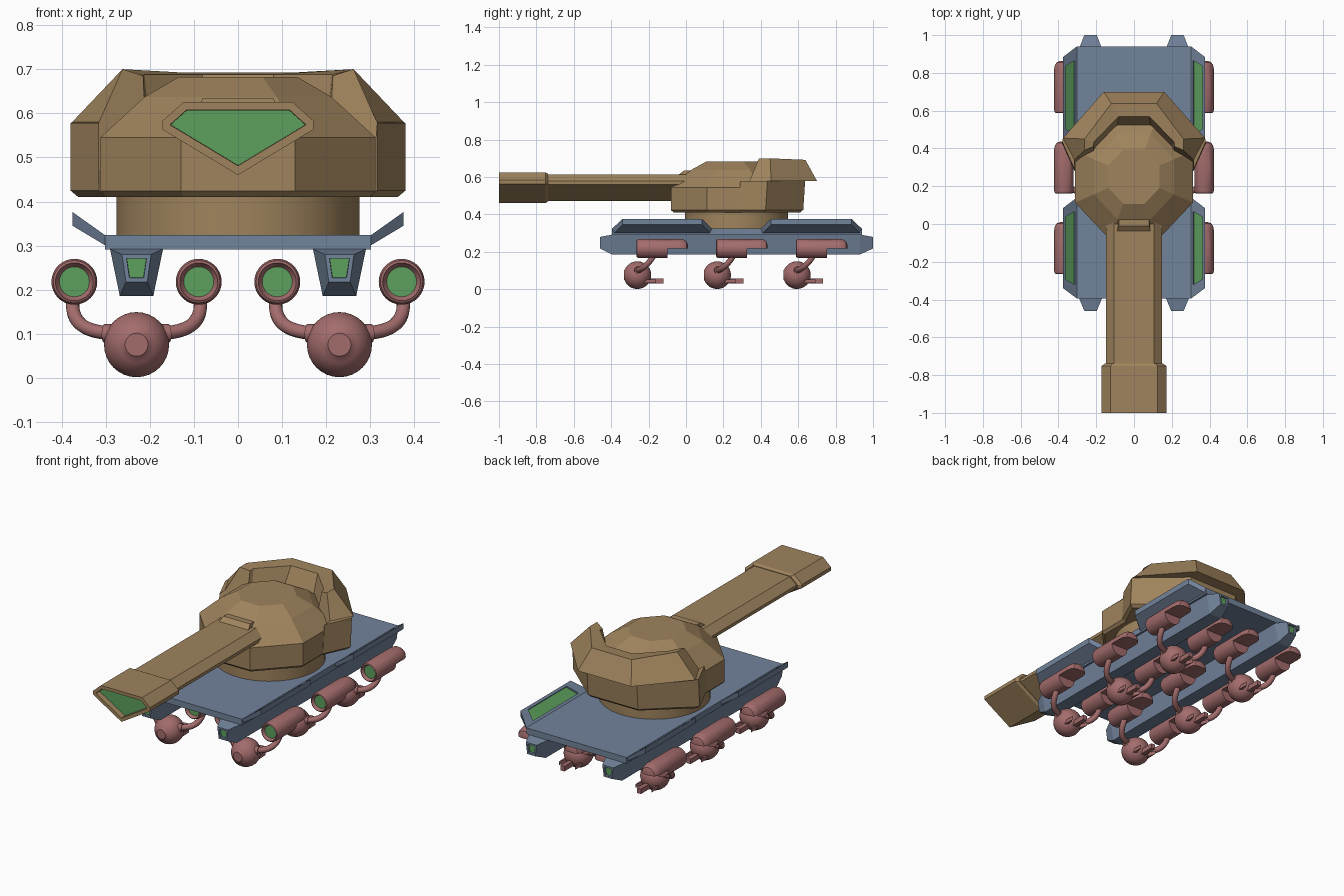
import bpy, bmesh, math
from mathutils import Vector

if "Cube" in bpy.data.objects:
    bpy.data.objects.remove(bpy.data.objects["Cube"])


def material(name, rgb):
    m = bpy.data.materials.new(name)
    m.diffuse_color = (*rgb, 1)
    m.use_nodes = True
    m.node_tree.nodes["Principled BSDF"].inputs["Base Color"].default_value = m.diffuse_color
    return m


BROWN = material("turret_tan", (0.35, 0.23, 0.11))
BLUE = material("hull_blue", (0.17, 0.23, 0.33))
RED = material("pod_red", (0.37, 0.15, 0.15))
GREEN = material("glow_green", (0.11, 0.35, 0.11))


def add(name, data, loc=(0, 0, 0)):
    ob = bpy.data.objects.new(name, data)
    ob.location = loc
    bpy.context.collection.objects.link(ob)
    return ob


def loft(name, rings, mat, recess=(), inset=0.01, depth=-0.012, shrink_y=1, smooth=None):
    """Mesh skinned over rings of points, capped; chosen caps get a green recess."""
    bm = bmesh.new()
    vs = [[bm.verts.new(p) for p in r] for r in rings]
    n = len(rings[0])
    for a, b in zip(vs, vs[1:]):
        for i in range(n):
            j = (i + 1) % n
            bm.faces.new((a[i], a[j], b[j], b[i]))
    caps = [bm.faces.new(vs[0]), bm.faces.new(vs[-1])]
    bmesh.ops.recalc_face_normals(bm, faces=bm.faces)
    for k in recess:
        f = caps[k]
        if inset:
            bmesh.ops.inset_region(bm, faces=[f], thickness=inset, depth=0, use_even_offset=True)
            c = f.calc_center_median()
            for v in f.verts:
                v.co.y = c.y + (v.co.y - c.y) * shrink_y
            bmesh.ops.inset_region(bm, faces=[f], thickness=0.001, depth=depth)
        f.material_index = 1
    me = bpy.data.meshes.new(name)
    bm.to_mesh(me)
    bm.free()
    me.materials.append(mat)
    me.materials.append(GREEN)
    if smooth:
        me.shade_smooth()
        me.set_sharp_from_angle(angle=math.radians(smooth))
    return me


def box(x0, x1, y0, y1, z0, z1):
    return [[(x0, y0, z), (x1, y0, z), (x1, y1, z), (x0, y1, z)] for z in (z0, z1)]


def circle_y(r, y, n=32):
    return [(r * math.cos(math.tau * i / n), y, r * math.sin(math.tau * i / n)) for i in range(n)]


def polygon_z(r, z, n, cy, sy=1):
    return [(r * math.cos(math.tau * (i + .5) / n), cy + sy * r * math.sin(math.tau * (i + .5) / n), z)
            for i in range(n)]


# Hull deck
add("deck", loft("deck", box(-.302, .302, -.395, .94, .291, .324), BLUE))

for s, side in ((-1, "left"), (1, "right")):
    # Raised side flaps with glowing panels
    for y0, y1, end in ((-.395, .14, "front"), (.40, .94, "rear")):
        rings = [[(s * xi, y0, zi), (s * xi, y1, zi), (s * .375, y1 - .055, zo), (s * .375, y0 + .055, zo)]
                 for xi, zi, zo in ((.285, .291, .345), (.302, .324, .376))]
        name = f"{end}_{side}_flap"
        add(name, loft(name, rings, BLUE, recess=(1,), inset=.014, depth=-.008, shrink_y=.8))
    # Underside rails with glowing ends
    rings = []
    for y, wt, zt, wb, zb in ((-.46, .033, .28, .024, .218), (-.395, .06, .292, .038, .186),
                              (.93, .06, .292, .038, .186), (1.0, .033, .28, .024, .218)):
        cx = s * .23
        rings.append([(cx - wt, y, zt), (cx + wt, y, zt), (cx + wb, y, zb), (cx - wb, y, zb)])
    add(f"{side}_rail", loft(f"{side}_rail", rings, BLUE, recess=(0, 1), inset=.009))

# Hover pod: tube with a stepped open belly at the rear
pod_rings = [circle_y(r, y) for r, y in ((.034, -.25), (.036, -.252), (.043, -.265), (.048, -.262),
                                         (.052, -.25), (.052, -.1))]
for r, y in ((.052, -.1), (.052, -.035), (.048, -.012), (.038, .003), (.02, .01)):
    pod_rings.append([(x, yy, max(z, .02 * z)) for x, yy, z in circle_y(r, y)])
pod = loft("hover_pod", pod_rings, RED, recess=(0,), inset=0, smooth=35)

# Ball with a round front plate
R = .074
ball_rings = [circle_y(.026, -R * .925 - .003), circle_y(.028, -R * .925)]
for i in range(1, 16):
    a = .39 + (math.pi - .44) * i / 15
    ball_rings.append(circle_y(R * math.sin(a), -R * math.cos(a)))
ball = loft("hover_ball", ball_rings, RED, smooth=35)

# Rear fins of the ball
tail = loft("ball_tail", box(-.012, .012, .04, .14, -.045, -.018), RED)
fins = {s: loft("ball_fin", [[(s * .03, .04, z), (s * .05, .03, z), (s * .048, .10, z)]
                             for z in (-.042, -.022)], RED) for s in (-1, 1)}


def tube(name, pts, r):
    cu = bpy.data.curves.new(name, 'CURVE')
    cu.dimensions = '3D'
    cu.bevel_depth, cu.bevel_resolution, cu.use_fill_caps = r, 4, True
    cu.resolution_u = 6
    sp = cu.splines.new('NURBS')
    sp.points.add(len(pts) - 1)
    for p, co in zip(sp.points, pts):
        p.co = (*co, 1)
    sp.order_u = min(4, len(pts))
    sp.use_endpoint_u = True
    cu.materials.append(RED)
    return cu


# Curved arms joining each ball to two pods
arms, collars = {}, {}
for s in (-1, 1):
    arms[s] = tube("arm", [(s * .05, 0, .025), (s * .10, .015, .028), (s * .142, .045, .048),
                           (s * .148, .08, .088), (s * .142, .10, .13)], .0155)
    collars[s] = tube("arm_collar", [(s * .05, 0, .025), (s * .074, .006, .026)], .021)

for row in range(3):
    y = row * .4265
    for s in (-1, 1):
        tag = f"{'left' if s < 0 else 'right'}_{row + 1}"
        c = Vector((s * .23, y - .26, .0755))
        add("hover_ball_" + tag, ball, c)
        add("ball_tail_" + tag, tail, c)
        for k in (-1, 1):
            add("ball_fin_" + tag, fins[k], c)
            add("arm_" + tag, arms[k], c)
            add("arm_collar_" + tag, collars[k], c)
            add("hover_pod_" + tag, pod, (s * .23 + k * .141, y, .218))

# Turret ring and faceted dome
add("turret_ring", loft("turret_ring", [polygon_z(.276, z, 48, .27) for z in (.32, .415)], BROWN, smooth=35))
k8 = 1 / math.cos(math.pi / 8)
add("turret_dome", loft("turret_dome", [polygon_z(a * k8, z, 8, .25, 1.06) for a, z in
    ((.298, .41), (.312, .424), (.312, .545), (.212, .637), (.135, .682))], BROWN))

# Horseshoe bustle round the back of the turret: three sections, mirrored
sections = [
    [(.24, .30, .41), (.30, .29, .41), (.315, .28, .425), (.315, .34, .58),
     (.262, .39, .70), (.215, .41, .685), (.21, .38, .57)],
    [(.24, .36, .41), (.362, .42, .41), (.38, .425, .425), (.376, .455, .58),
     (.262, .45, .70), (.212, .435, .688), (.20, .40, .57)],
    [(.10, .48, .41), (.14, .61, .41), (.15, .627, .425), (.16, .70, .58),
     (.12, .638, .692), (.08, .57, .688), (.09, .51, .57)],
]
mirror = [[(-x, y, z) for x, y, z in r] for r in reversed(sections)]
# rear wall stands inside the overhanging rim
full = []
for r in sections + mirror:
    x, y, z = r[3]
    wall = (r[2][0], min(r[2][1] + .01, y), z - .002)
    full.append(r[:3] + [wall] + r[3:])
add("turret_bustle", loft("turret_bustle", full, BROWN))


# Gun barrel and muzzle of keel-shaped section
def gun(k, y, zc=.549):
    pts = [(-.124, .076), (.124, .076), (.171, .034), (.171, .014), (0, -.089), (-.171, .014), (-.171, .034)]
    return [(x * k, y, zc + z * k) for x, z in pts]


add("gun_barrel", loft("gun_barrel", [gun(.86, -.78), gun(.86, .12)], BROWN))
add("muzzle", loft("muzzle", [gun(1, -1), gun(1, -.752), gun(.9, -.738)], BROWN,
                   recess=(0,), inset=.018, depth=-.03))

# Mantlet wedge over the barrel root
add("mantlet", loft("mantlet", [
    [(-.09, -.04, .60), (.09, -.04, .60), (.09, -.04, .612), (-.09, -.04, .612)],
    [(-.087, -.01, .60), (.087, -.01, .60), (.08, -.01, .635), (-.08, -.01, .635)],
    [(-.087, .1, .60), (.087, .1, .60), (.08, .1, .635), (-.08, .1, .635)]], BROWN))
